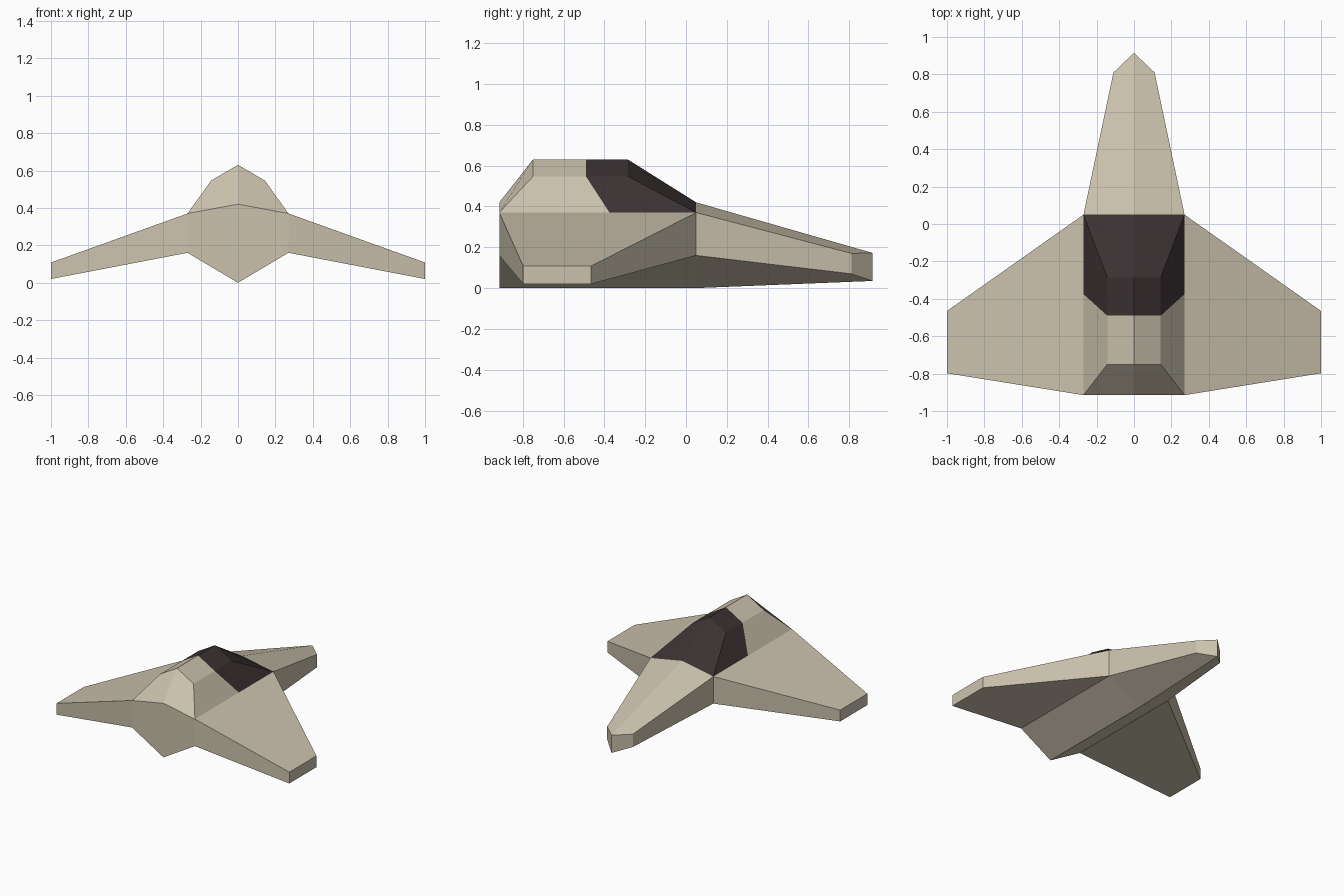
import bpy, bmesh
from mathutils import Vector

if "Cube" in bpy.data.objects:
    bpy.data.objects.remove(bpy.data.objects["Cube"])


def material(name, rgb):
    m = bpy.data.materials.new(name)
    m.diffuse_color = (*rgb, 1)
    m.use_nodes = True
    m.node_tree.nodes["Principled BSDF"].inputs["Base Color"].default_value = m.diffuse_color
    return m


beige = material("beige hull", (0.60, 0.54, 0.42))
dark = material("dark glass", (0.043, 0.031, 0.032))


def skin(name, start, end, mat, caps=()):
    """Join two matching half sections, add flat caps, mirror across x = 0."""
    bm = bmesh.new()
    cache = {}

    def vert(p):
        if p not in cache:
            cache[p] = bm.verts.new(p)
        return cache[p]

    for i in range(len(start) - 1):
        bm.faces.new([vert(p) for p in (start[i], start[i + 1], end[i + 1], end[i])])
    for cap in caps:
        bm.faces.new([vert(p) for p in cap])
    # turn every face away from the middle of its (convex) part
    mid = sum((v.co for v in bm.verts), Vector()) / len(bm.verts)
    bm.normal_update()
    for f in bm.faces:
        if f.normal.dot(f.calc_center_median() - mid) < 0:
            f.normal_flip()
    me = bpy.data.meshes.new(name)
    bm.to_mesh(me)
    bm.free()
    me.materials.append(mat)
    ob = bpy.data.objects.new(name, me)
    bpy.context.collection.objects.link(ob)
    mod = ob.modifiers.new("mirror", 'MIRROR')
    mod.use_clip = True
    return ob


def body_section(y):
    """Half section: keel, chine, shoulder, ridge."""
    return [(x, y, z) for x, z in ((0, 0), (0.27, 0.16), (0.27, 0.37), (0, 0.42))]


REAR, MID = -0.915, 0.05
tail, middle = body_section(REAR), body_section(MID)

# V-shaped belly with the flat stern plate
skin("belly", tail[:2], middle[:2], beige, [tail])

# long tapering nose with a wedge tip
nose_end = [(0, 0.915, 0.035), (0.11, 0.81, 0.07), (0.11, 0.81, 0.17), (0, 0.915, 0.172)]
skin("nose", middle, nose_end, beige, [nose_end])

# drooping swept wings
root = [middle[1], middle[2], tail[2], tail[1]]
tip = [(1, -0.465, 0.02), (1, -0.465, 0.108), (1, -0.798, 0.108), (1, -0.798, 0.02)]
skin("wings", root + root[:1], tip + tip[:1], beige, [tip])


# raised cabin: rear fairing and dark canopy meet at a slanted seam
def cabin_section(y_base, y_top):
    return [(0.27, y_base, 0.37), (0.143, y_top, 0.547), (0, y_top, 0.63)]


back = cabin_section(REAR, -0.75)
seam = cabin_section(-0.375, -0.49)
front = cabin_section(MID, -0.285)
skin("rear_fairing", back, seam, beige, [back + [tail[3]]])
skin("canopy", seam, front, dark, [front + [middle[3]]])
